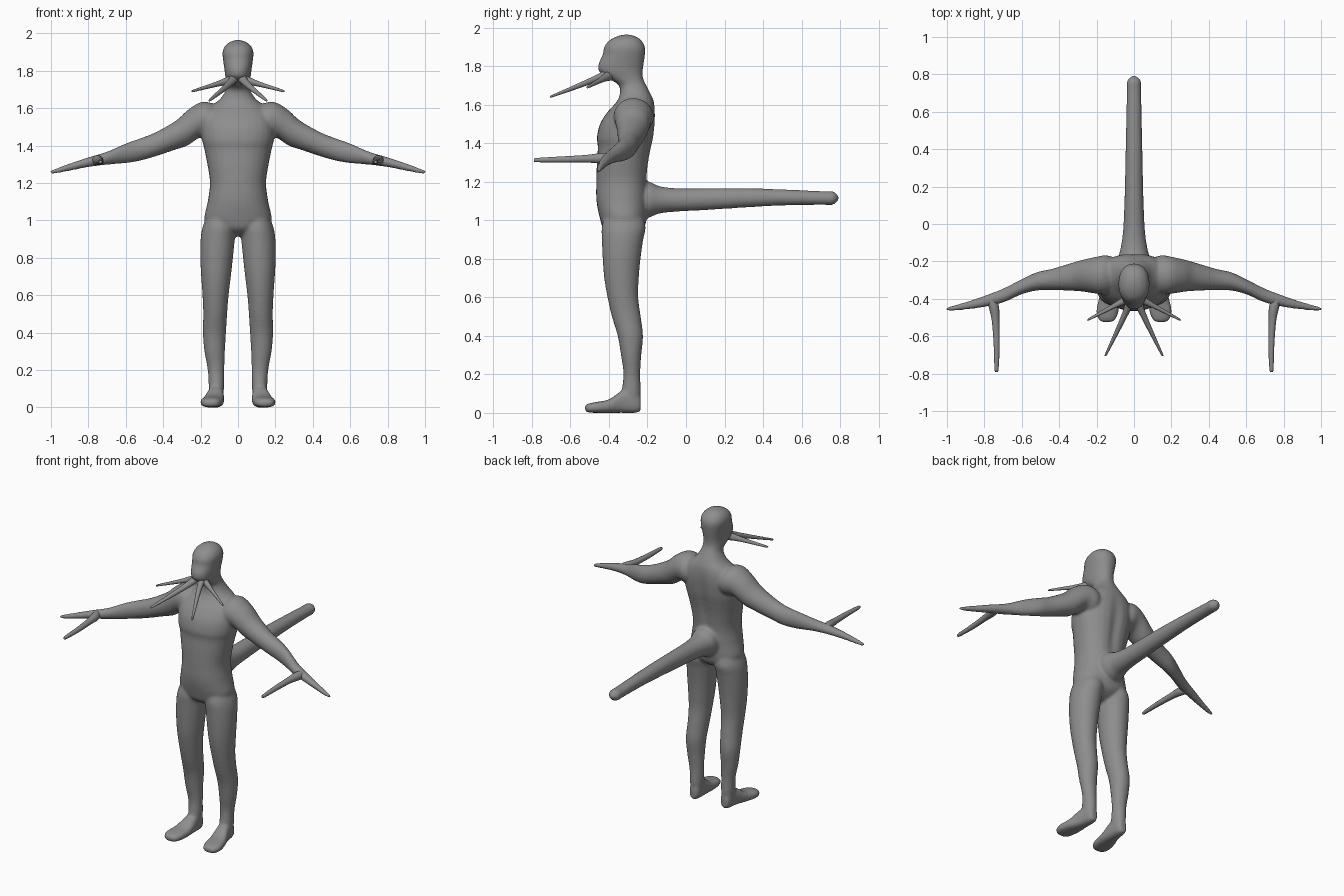
import bpy, math

skin = bpy.data.materials.new("grey_skin")
skin.diffuse_color = (0.27, 0.27, 0.27, 1)


def spline(a, b, c, d, t):
    """Catmull-Rom blend between b and c."""
    return 0.5 * (2 * b + (c - a) * t + (2 * a - 5 * b + 4 * c - d) * t * t
                  + (3 * b - a - 3 * c + d) * t ** 3)


def loft(axis, stations, power=2.0, flip=1, sides=28, steps=4):
    """Closed tube along an axis; station = (pos, lo, hi, lo, hi) of the other two axes."""
    rings = []
    n = len(stations)
    for i in range(n - 1):
        four = [stations[max(0, min(n - 1, i + k))] for k in (-1, 0, 1, 2)]
        for s in range(steps):
            rings.append([spline(*v, s / steps) for v in zip(*four)])
    rings.append(stations[-1])
    verts = []
    for p, a0, a1, b0, b1 in rings:
        for k in range(sides):
            t = 2 * math.pi * k / sides
            c, s = math.cos(t), math.sin(t)
            a = (a0 + a1) / 2 + (a1 - a0) / 2 * math.copysign(abs(c) ** (2 / power), c)
            b = (b0 + b1) / 2 + (b1 - b0) / 2 * math.copysign(abs(s) ** (2 / power), s)
            x, y, z = {'x': (p, a, b), 'y': (a, p, b), 'z': (a, b, p)}[axis]
            verts.append((x * flip, y, z))
    faces = [tuple(range(sides))[::-1],
             tuple(range((len(rings) - 1) * sides, len(rings) * sides))]
    for r in range(len(rings) - 1):
        for k in range(sides):
            k2 = (k + 1) % sides
            faces.append((r * sides + k, r * sides + k2,
                          (r + 1) * sides + k2, (r + 1) * sides + k))
    return verts, faces


def make(name, pieces):
    """One object from several closed shells, with normals made consistent."""
    import bmesh
    verts, faces = [], []
    for v, f in pieces:
        o = len(verts)
        verts += v
        faces += [tuple(i + o for i in q) for q in f]
    mesh = bpy.data.meshes.new(name)
    mesh.from_pydata(verts, [], faces)
    bm = bmesh.new()
    bm.from_mesh(mesh)
    bmesh.ops.recalc_face_normals(bm, faces=bm.faces)
    bm.to_mesh(mesh)
    bm.free()
    mesh.materials.append(skin)
    for p in mesh.polygons:
        p.use_smooth = True
    ob = bpy.data.objects.new(name, mesh)
    bpy.context.collection.objects.link(ob)
    return ob


# Torso, neck and head in one upright loft: z, x range, y range
trunk = [(z, -w, w, f, b) for z, w, f, b in [
    (0.915, 0.03, -0.37, -0.29), (0.95, 0.11, -0.425, -0.23), (1.0, 0.178, -0.445, -0.205),
    (1.1, 0.162, -0.465, -0.2), (1.2, 0.15, -0.466, -0.2), (1.3, 0.164, -0.463, -0.19),
    (1.38, 0.18, -0.458, -0.175), (1.43, 0.192, -0.463, -0.165), (1.5, 0.196, -0.447, -0.158),
    (1.56, 0.185, -0.41, -0.158), (1.61, 0.145, -0.365, -0.165), (1.65, 0.095, -0.345, -0.18),
    (1.70, 0.064, -0.348, -0.206), (1.735, 0.063, -0.40, -0.222), (1.77, 0.068, -0.45, -0.225),
    (1.81, 0.073, -0.455, -0.22), (1.86, 0.08, -0.433, -0.213), (1.90, 0.083, -0.425, -0.213),
    (1.935, 0.068, -0.398, -0.232), (1.957, 0.038, -0.355, -0.265), (1.965, 0.008, -0.32, -0.3)]]
trunk_verts, trunk_faces = loft('z', trunk, 2.2)
# Groove down the spine
for i, (x, y, z) in enumerate(trunk_verts):
    if y > -0.27 and 1.1 < z < 1.62:
        dent = 0.016 * math.exp(-(x / 0.035) ** 2) * math.sin(math.pi * (z - 1.1) / 0.52)
        trunk_verts[i] = (x, y - dent, z)

leg = [(0.03, 0.085, 0.15, -0.325, -0.25), (0.1, 0.075, 0.156, -0.335, -0.235),
       (0.2, 0.073, 0.162, -0.325, -0.238), (0.3, 0.07, 0.18, -0.338, -0.232),
       (0.4, 0.064, 0.188, -0.355, -0.223), (0.5, 0.058, 0.186, -0.385, -0.235),
       (0.6, 0.05, 0.19, -0.408, -0.248), (0.7, 0.038, 0.197, -0.425, -0.245),
       (0.8, 0.027, 0.202, -0.433, -0.236), (0.9, 0.017, 0.2, -0.437, -0.222),
       (0.97, 0.012, 0.188, -0.437, -0.21), (1.06, 0.03, 0.15, -0.41, -0.24)]
foot = [(-0.526, 0.125, 0.165, 0.015, 0.035), (-0.512, 0.1, 0.188, 0.003, 0.047),
        (-0.47, 0.083, 0.202, 0, 0.056), (-0.4, 0.075, 0.188, 0, 0.07),
        (-0.33, 0.076, 0.164, 0, 0.115), (-0.26, 0.08, 0.15, 0, 0.115),
        (-0.235, 0.095, 0.138, 0.01, 0.08)]
arm = [(0.07, -0.34, -0.2, 1.46, 1.58), (0.14, -0.375, -0.168, 1.44, 1.627),
       (0.2, -0.373, -0.175, 1.445, 1.632), (0.27, -0.362, -0.19, 1.4, 1.59),
       (0.33, -0.357, -0.207, 1.38, 1.535), (0.44, -0.354, -0.24, 1.343, 1.472),
       (0.52, -0.356, -0.258, 1.32, 1.44), (0.6, -0.376, -0.295, 1.306, 1.412),
       (0.7, -0.42, -0.345, 1.298, 1.368), (0.8, -0.444, -0.383, 1.285, 1.338),
       (0.9, -0.458, -0.417, 1.265, 1.305), (0.985, -0.466, -0.44, 1.249, 1.274),
       (1.004, -0.462, -0.446, 1.253, 1.266)]
tail = [(-0.27, -0.09, 0.09, 1.0, 1.2), (-0.19, -0.088, 0.088, 1.015, 1.2),
        (-0.14, -0.074, 0.074, 1.035, 1.178), (-0.05, -0.06, 0.06, 1.045, 1.167),
        (0.1, -0.052, 0.052, 1.053, 1.167), (0.3, -0.047, 0.047, 1.066, 1.167),
        (0.5, -0.043, 0.043, 1.077, 1.161), (0.7, -0.039, 0.039, 1.08, 1.152),
        (0.765, -0.037, 0.037, 1.081, 1.15), (0.795, -0.006, 0.006, 1.11, 1.122)]

pieces = [(trunk_verts, trunk_faces), loft('y', tail)]
for side in (-1, 1):
    pieces += [loft('z', leg, flip=side), loft('y', foot, 2.6, flip=side),
               loft('x', arm, flip=side)]
body = make("body", pieces)

# Fuse the limbs to the trunk with soft joins
fuse = body.modifiers.new("fuse", 'REMESH')
fuse.mode = 'VOXEL'
fuse.voxel_size = 0.0085
fuse.use_smooth_shade = True
soften = body.modifiers.new("soften", 'SMOOTH')
soften.factor = 0.5
soften.iterations = 8


def spike(name, axis, points, side):
    """Tapered feeler through (pos, a, b, radius) points."""
    make(name, [loft(axis, [(p, a - r, a + r, b - r, b + r) for p, a, b, r in points],
                     flip=side, sides=14)])


# Paired thumbs and mouth feelers
for side, tag in ((-1, "right"), (1, "left")):
    spike("thumb_" + tag, 'y', [(-0.79, 0.735, 1.313, 0.005), (-0.775, 0.735, 1.313, 0.011),
                                (-0.65, 0.734, 1.316, 0.016), (-0.52, 0.74, 1.32, 0.02),
                                (-0.45, 0.748, 1.322, 0.027), (-0.40, 0.76, 1.322, 0.026)], side)
    spike("inner_feeler_" + tag, 'y', [(-0.706, 0.153, 1.641, 0.003), (-0.69, 0.146, 1.647, 0.007),
                                       (-0.58, 0.093, 1.69, 0.013), (-0.47, 0.042, 1.735, 0.019),
                                       (-0.41, 0.02, 1.762, 0.025)], side)
    spike("outer_feeler_" + tag, 'x', [(0.02, -0.39, 1.755, 0.03), (0.06, -0.412, 1.745, 0.022),
                                       (0.12, -0.445, 1.727, 0.014), (0.235, -0.506, 1.694, 0.007),
                                       (0.247, -0.512, 1.69, 0.003)], side)
